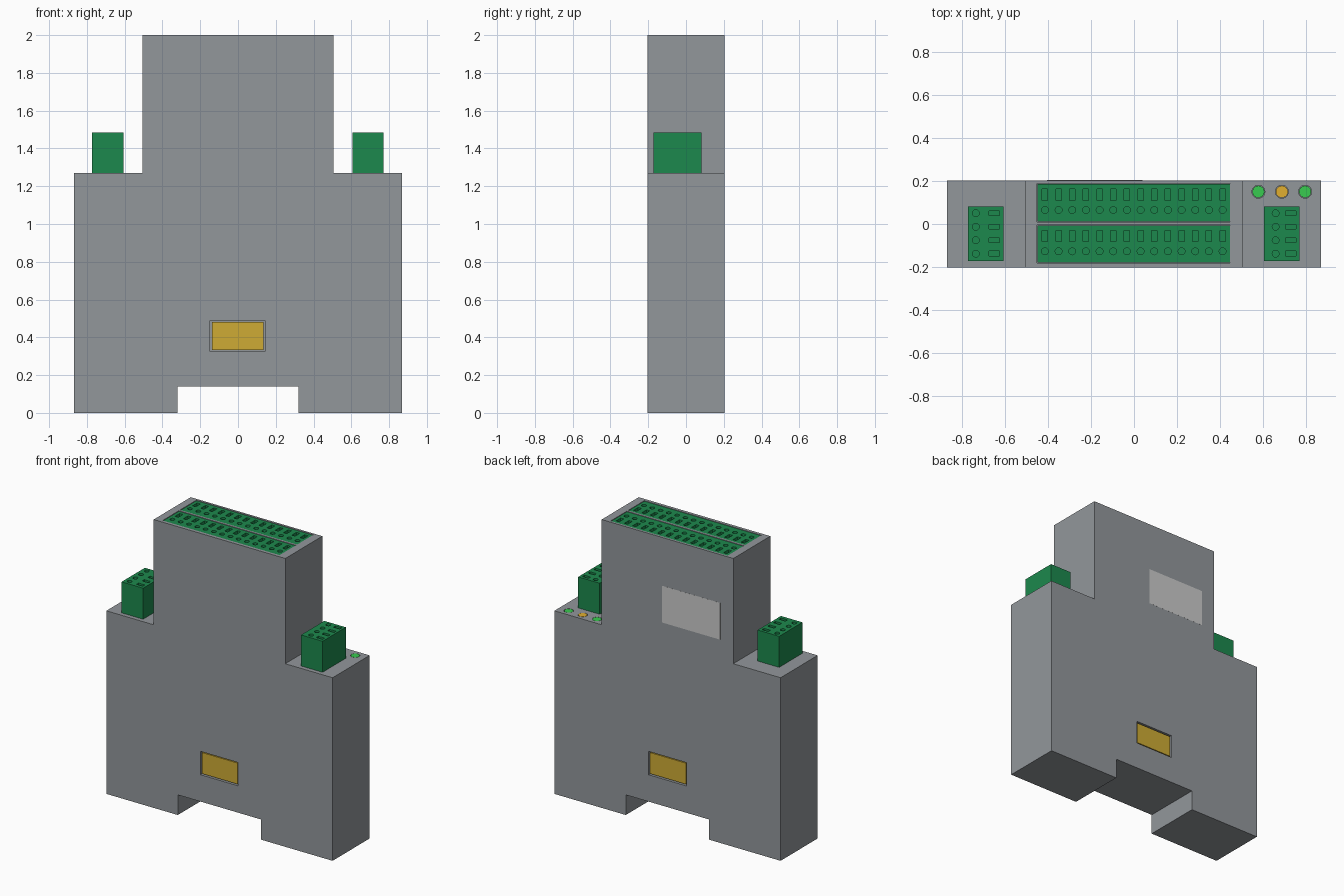
import bpy, bmesh
from mathutils import Matrix, Vector

if "Cube" in bpy.data.objects:
    bpy.data.objects.remove(bpy.data.objects["Cube"])

D = 0.203  # half depth of the housing


def material(name, rgb):
    m = bpy.data.materials.new(name)
    m.diffuse_color = (*rgb, 1)
    m.use_nodes = True
    m.node_tree.nodes["Principled BSDF"].inputs["Base Color"].default_value = m.diffuse_color
    return m


HOUSING = material("housing_grey", (0.29, 0.31, 0.33))
GREEN = material("terminal_green", (0.012, 0.25, 0.075))
GOLD = material("contact_gold", (0.62, 0.41, 0.035))
LED_GREEN = material("led_green", (0.04, 0.60, 0.08))
LED_AMBER = material("led_amber", (0.75, 0.43, 0.03))


def box(bm, x0, x1, y0, y1, z0, z1):
    mid = Vector(((x0 + x1) / 2, (y0 + y1) / 2, (z0 + z1) / 2))
    bmesh.ops.create_cube(bm, size=1, matrix=Matrix.Translation(mid)
                          @ Matrix.Diagonal((x1 - x0, y1 - y0, z1 - z0, 1)))


def cylinder(bm, x, y, r, z0, z1, sides=16):
    bmesh.ops.create_cone(bm, cap_ends=True, segments=sides, radius1=r, radius2=r,
                          depth=z1 - z0, matrix=Matrix.Translation((x, y, (z0 + z1) / 2)))


def finish(bm, name, mat=None):
    bmesh.ops.recalc_face_normals(bm, faces=bm.faces)
    mesh = bpy.data.meshes.new(name)
    bm.to_mesh(mesh)
    bm.free()
    ob = bpy.data.objects.new(name, mesh)
    bpy.context.collection.objects.link(ob)
    if mat:
        mesh.materials.append(mat)
    return ob


def carve(ob, cutter_bm):
    cutter = finish(cutter_bm, "cutter")
    cutter.hide_render = True
    mod = ob.modifiers.new("carve", 'BOOLEAN')
    mod.operation, mod.solver, mod.object = 'DIFFERENCE', 'EXACT', cutter
    bpy.context.view_layer.objects.active = ob
    bpy.ops.object.modifier_apply(modifier=mod.name)
    bpy.data.objects.remove(cutter)


def terminal(name, bounds, circles, slots, slot_size):
    """Green block with round and rectangular openings sunk in its top."""
    bm = bmesh.new()
    box(bm, *bounds)
    ob = finish(bm, name, GREEN)
    top, cut = bounds[5], bmesh.new()
    for x, y in circles:
        cylinder(cut, x, y, 0.016, top - 0.03, top + 0.02)
    w, d = slot_size[0] / 2, slot_size[1] / 2
    for x, y in slots:
        box(cut, x - w, x + w, y - d, y + d, top - 0.03, top + 0.02)
    carve(ob, cut)


# Housing: stepped outline with the rail notch below
half = [(0.32, 0.14), (0.32, 0), (0.868, 0), (0.868, 1.27), (0.505, 1.27), (0.505, 2)]
outline = half + [(-x, z) for x, z in reversed(half)]
bm = bmesh.new()
face = bm.faces.new([bm.verts.new((x, -D, z)) for x, z in outline])
ext = bmesh.ops.extrude_face_region(bm, geom=[face])
bmesh.ops.translate(bm, vec=(0, 2 * D, 0),
                    verts=[v for v in ext["geom"] if isinstance(v, bmesh.types.BMVert)])
housing = finish(bm, "housing", HOUSING)

# Pockets in the housing for terminals, indicators and contacts
rows = {"rear": 0.099, "front": -0.093}
leds = [(0.578, LED_GREEN), (0.687, LED_AMBER), (0.795, LED_GREEN)]
cut = bmesh.new()
for yc in rows.values():
    box(cut, -0.451, 0.447, yc - 0.089, yc + 0.089, 1.92, 2.05)
for x, _ in leds:
    cylinder(cut, x, 0.15, 0.03, 1.25, 1.3, 24)
for s in (-1, 1):
    y0, y1 = sorted((s * (D - 0.02), s * (D + 0.05)))
    box(cut, -0.147, 0.144, y0, y1, 0.326, 0.488)
carve(housing, cut)

# Two long terminal rows in the top
for side, yc in rows.items():
    xs = [-0.414 + i * 0.0635 for i in range(14)]
    terminal(side + "_terminal_row", (-0.449, 0.445, yc - 0.087, yc + 0.087, 1.92, 1.997),
             [(x, yc - 0.034) for x in xs], [(x, yc + 0.037) for x in xs], (0.025, 0.052))

# Small terminal blocks on both shoulders
for side, x0, hole, slot in (("left", -0.772, 0.037, 0.122), ("right", 0.605, 0.053, 0.124)):
    ys = [0.05 - i * 0.0627 for i in range(4)]
    terminal(side + "_terminal_block", (x0, x0 + 0.165, -0.173, 0.082, 1.27, 1.485),
             [(x0 + hole, y) for y in ys], [(x0 + slot, y) for y in ys], (0.049, 0.023))

# Indicator lights
for i, (x, mat) in enumerate(leds):
    bm = bmesh.new()
    cylinder(bm, x, 0.15, 0.028, 1.25, 1.27, 24)
    finish(bm, f"indicator_light_{i + 1}", mat)

# Bus contact plates, front and back
for name, s in (("front", -1), ("back", 1)):
    y0, y1 = sorted((s * (D - 0.02), s * (D - 0.005)))
    bm = bmesh.new()
    box(bm, -0.138, 0.136, y0, y1, 0.334, 0.48)
    finish(bm, name + "_contact_plate", GOLD)

# Thin rating label on the back
bm = bmesh.new()
box(bm, -0.405, 0.04, D - 0.001, D + 0.0005, 1.41, 1.665)
finish(bm, "back_label")
